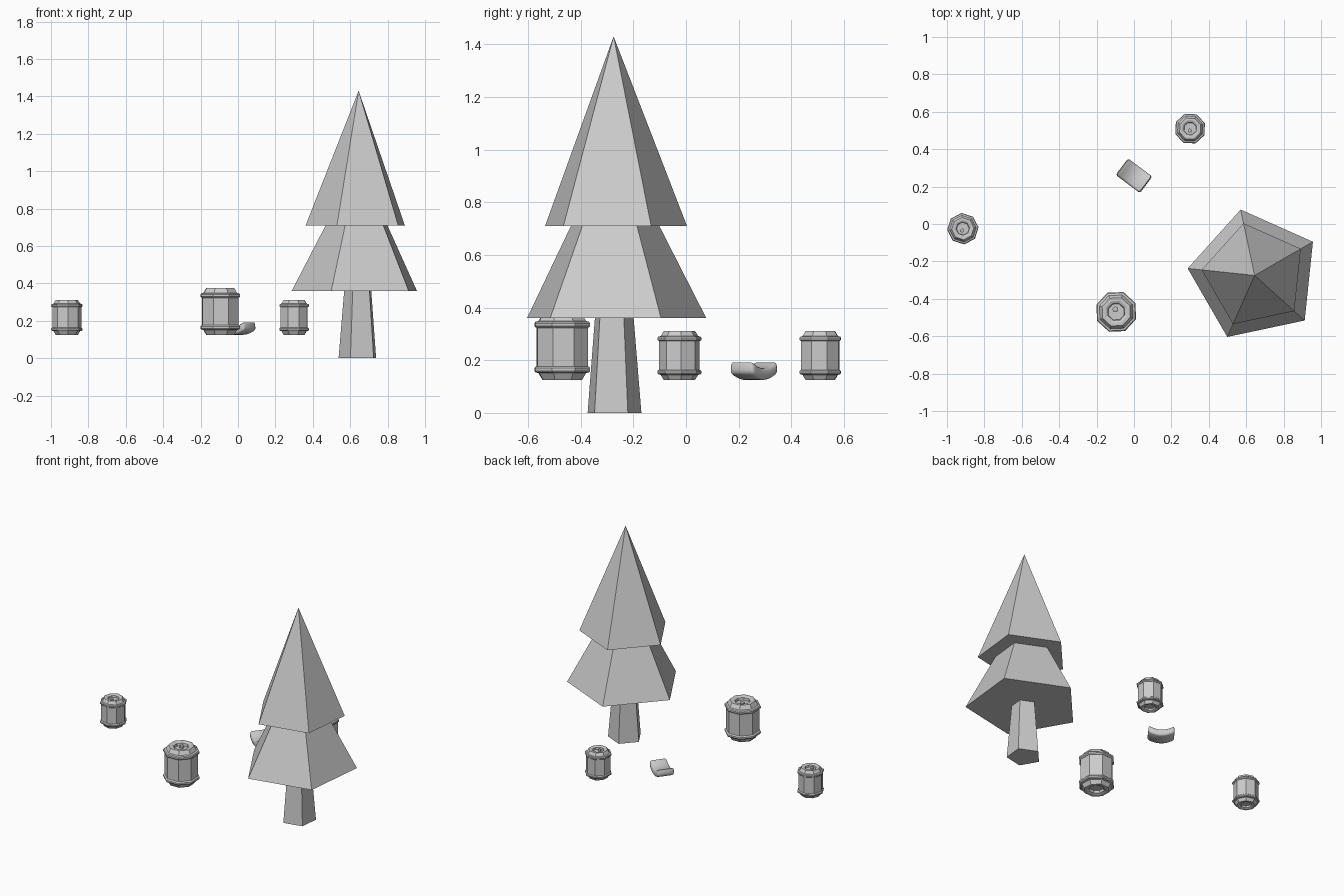
import bpy, bmesh
from math import radians, sin, cos, pi
from mathutils import Matrix

cube = bpy.data.objects.get("Cube")
if cube:
    bpy.data.objects.remove(cube, do_unlink=True)

grey = bpy.data.materials.new("plain grey")
grey.use_nodes = True
grey.diffuse_color = (0.6, 0.6, 0.6, 1)
grey.node_tree.nodes["Principled BSDF"].inputs["Base Color"].default_value = (0.6, 0.6, 0.6, 1)


def finish(name, bm, location, smooth=None):
    bmesh.ops.recalc_face_normals(bm, faces=bm.faces)
    mesh = bpy.data.meshes.new(name)
    bm.to_mesh(mesh)
    bm.free()
    mesh.materials.append(grey)
    obj = bpy.data.objects.new(name, mesh)
    bpy.context.collection.objects.link(obj)
    obj.location = location
    if smooth:
        bpy.ops.object.select_all(action="DESELECT")
        obj.select_set(True)
        bpy.context.view_layer.objects.active = obj
        bpy.ops.object.shade_smooth_by_angle(angle=radians(smooth))
    return obj


def lathe(bm, profile, sides, turn, scale=1.0):
    """Stack rings of (radius, height), joined by quads and capped at both ends."""
    rings = []
    for r, z in profile:
        angles = [turn + 2 * pi * i / sides for i in range(sides)]
        rings.append([bm.verts.new((r * scale * cos(a), r * scale * sin(a), z * scale))
                      for a in angles])
    for low, high in zip(rings, rings[1:]):
        for i in range(sides):
            j = (i + 1) % sides
            bm.faces.new((low[i], low[j], high[j], high[i]))
    bm.faces.new(rings[0][::-1])
    bm.faces.new(rings[-1])


# Tree: five-sided trunk and two tiers
def tree_part(name, r_low, r_high, z_low, z_high):
    bm = bmesh.new()
    height = z_high - z_low
    bmesh.ops.create_cone(bm, cap_ends=True, segments=5, radius1=r_low, radius2=r_high,
                          depth=height, matrix=Matrix.Rotation(radians(84), 4, "Z")
                          @ Matrix.Translation((0, 0, height / 2)))
    finish(name, bm, (0.645, -0.275, z_low))


tree_part("trunk", 0.108, 0.077, 0, 0.37)
tree_part("lower_branches", 0.36, 0.175, 0.36, 0.715)
tree_part("upper_branches", 0.285, 0, 0.71, 1.43)

# Barrels: octagonal, with raised hoops, tapered ends and recessed lids
half = [(0.045, 0.022), (0.048, 0.006), (0.062, 0), (0.08, 0), (0.096, 0.026),
        (0.108, 0.029), (0.113, 0.035), (0.113, 0.045), (0.108, 0.05), (0.104, 0.052)]
barrel_profile = half + [(r, 0.25 - z) for r, z in reversed(half)]


def barrel(name, x, y, scale, turn, knob_turn):
    bm = bmesh.new()
    lathe(bm, barrel_profile, 8, radians(turn), scale)
    finish(name, bm, (x, y, 0.125))
    knob = bmesh.new()
    lathe(knob, [(0.014, 0.22), (0.014, 0.24), (0.01, 0.243)], 8, 0, scale)
    a = radians(knob_turn)
    finish(name + "_bung", knob,
           (x + 0.015 * scale * cos(a), y + 0.015 * scale * sin(a), 0.125), 40)


barrel("large_barrel", -0.095, -0.47, 1.0, 25, 110)
barrel("left_barrel", 0.3, 0.51, 0.745, 20, 260)
barrel("right_barrel", -0.915, -0.025, 0.745, 5, 250)

# Bent slab: a thick strip curved upward at both ends
bm = bmesh.new()
length, width, steps = 0.165, 0.11, 8
loops = []
for i in range(steps + 1):
    t = 2 * i / steps - 1
    sag = 0.026 * t * t
    x = t * length / 2
    loops.append([bm.verts.new((x * stretch, side * width / 2, z + sag))
                  for side, z, stretch in ((-1, 0, 1), (1, 0, 1), (1, 0.045, 0.94), (-1, 0.045, 0.94))])
for a, b in zip(loops, loops[1:]):
    for k in range(4):
        n = (k + 1) % 4
        bm.faces.new((a[k], a[n], b[n], b[k]))
bm.faces.new(loops[0][::-1])
bm.faces.new(loops[-1])
bmesh.ops.recalc_face_normals(bm, faces=bm.faces)
sharp = [e for e in bm.edges if e.calc_face_angle(0) > radians(50)]
bmesh.ops.bevel(bm, geom=sharp, offset=0.012, segments=2, affect="EDGES", profile=0.5)
slab = finish("bent_slab", bm, (0, 0.258, 0.125), 50)
slab.rotation_euler.z = radians(-37)
